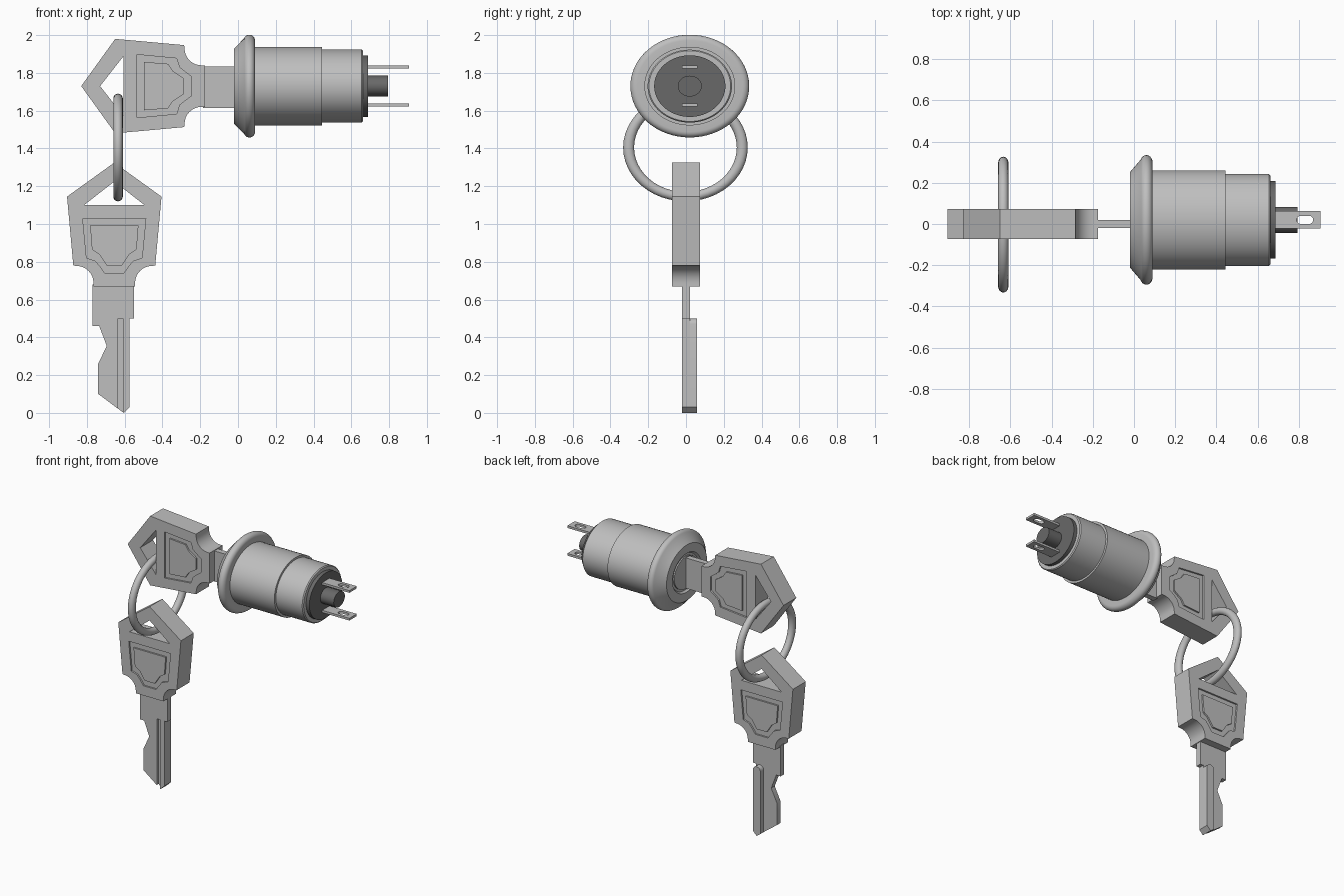
import bpy, bmesh
from math import pi, sin, cos, radians
from mathutils import Matrix

cube = bpy.data.objects.get("Cube")
if cube:
    bpy.data.objects.remove(cube, do_unlink=True)


def material(name, v):
    m = bpy.data.materials.new(name)
    m.use_nodes = True
    col = (v, v, v, 1)
    m.diffuse_color = col
    m.node_tree.nodes["Principled BSDF"].inputs["Base Color"].default_value = col
    return m


METAL = material("light grey metal", 0.52)
DARK = material("dark grey plastic", 0.14)


def finish(name, bm, mat):
    bmesh.ops.remove_doubles(bm, verts=bm.verts, dist=0.0001)
    bmesh.ops.recalc_face_normals(bm, faces=bm.faces)
    me = bpy.data.meshes.new(name)
    bm.to_mesh(me)
    bm.free()
    me.polygons.foreach_set("use_smooth", [True] * len(me.polygons))
    me.set_sharp_from_angle(angle=radians(32))
    me.materials.append(mat)
    ob = bpy.data.objects.new(name, me)
    bpy.context.collection.objects.link(ob)


def plate(name, loops, low, high, matrix):
    """Filled outline (later loops are holes), extruded from low to high."""
    cu = bpy.data.curves.new(name, 'CURVE')
    cu.dimensions = '2D'
    cu.fill_mode = 'BOTH'
    cu.extrude = (high - low) / 2
    for loop in loops:
        sp = cu.splines.new('POLY')
        sp.points.add(len(loop) - 1)
        for p, (u, v) in zip(sp.points, loop):
            p.co = (u, v, 0, 1)
        sp.use_cyclic_u = True
    tmp = bpy.data.objects.new(name + "_outline", cu)
    me = bpy.data.meshes.new_from_object(tmp)
    bm = bmesh.new()
    bm.from_mesh(me)
    bpy.data.objects.remove(tmp)
    bpy.data.curves.remove(cu)
    bpy.data.meshes.remove(me)
    bm.transform(matrix @ Matrix.Translation((0, 0, (low + high) / 2)))
    finish(name, bm, METAL)


def arc(cx, cy, r, a0, a1, n=8):
    return [(cx + r * cos(radians(a0 + (a1 - a0) * i / n)),
             cy + r * sin(radians(a0 + (a1 - a0) * i / n))) for i in range(n + 1)]


def mirrored(half):
    """Close a right-hand half outline with its left-hand reflection."""
    return half + [(-u, v) for u, v in reversed(half) if abs(u) > 0.0001]


# The lock is slightly oval: wider across y than it is tall
AXIS_Y, AXIS_Z, OVAL = 0.02, 1.73, 1.157


def lathe(name, profile, mat, segs=64):
    """Revolve (x, radius) points about the lock axis; radius 0 is a pole."""
    bm = bmesh.new()
    rings = []
    for x, r in profile:
        if r == 0:
            rings.append([bm.verts.new((x, AXIS_Y, AXIS_Z))] * segs)
        else:
            rings.append([bm.verts.new((x, AXIS_Y + OVAL * r * cos(2 * pi * i / segs),
                                        AXIS_Z + r * sin(2 * pi * i / segs)))
                          for i in range(segs)])
    for a, b in zip(rings, rings[1:]):
        for i in range(segs):
            j = (i + 1) % segs
            bm.faces.new(list(dict.fromkeys((a[i], a[j], b[j], b[i]))))
    finish(name, bm, mat)


# Lock barrel with flange, stepped body, end cap and post
flange = [(-0.005, 0), (-0.005, 0.13), (-0.02, 0.14), (-0.02, 0.2)]
flange += arc(0.06, 0.242, 0.03, 160, 0, 10) + [(0.09, 0.2)]
lathe("lock_flange", flange, METAL)
lathe("lock_body", [(0.08, 0), (0.08, 0.208), (0.445, 0.208), (0.445, 0.193),
                    (0.655, 0.193), (0.662, 0.187), (0.662, 0)], METAL)
lathe("lock_end_cap", [(0.65, 0), (0.65, 0.163), (0.688, 0.163), (0.688, 0)], DARK)
lathe("lock_end_post", [(0.68, 0), (0.68, 0.055), (0.795, 0.055), (0.795, 0)], DARK, 32)
lathe("lock_plug", [(-0.014, 0), (-0.014, 0.115), (-0.004, 0.115)], METAL)

# Electrical terminals with slotted holes
tab = [(0.67, -0.042), (0.905, -0.042), (0.905, 0.042), (0.67, 0.042)]
slot = arc(0.85, 0, 0.02, -90, 90) + arc(0.81, 0, 0.02, 90, 270)
for label, z in (("upper", 1.83), ("lower", 1.63)):
    plate(label + "_terminal", [tab, slot], -0.008, 0.008,
          Matrix.Translation((0, AXIS_Y, z)))

# Key outlines, centred on the key's own axis, tip at zero
head = mirrored([(0, 1.325), (0.25, 1.145), (0.217, 0.78)]
                + arc(0.2, 0.688, 0.09, 90, 180) + [(0.11, 0.67)])
window = mirrored([(0, 1.225), (0.16, 1.1)])
shield = mirrored([(0.167, 1.03), (0.147, 0.82), (0.1, 0.805), (0.075, 0.775), (0.05, 0.74)])
emblem = mirrored([(0.128, 0.993), (0.118, 0.865), (0.08, 0.84), (0.06, 0.81), (0.04, 0.78)])
bit = [(-0.115, 0.68), (-0.115, 0.46), (-0.08, 0.46), (-0.04, 0.355),
       (-0.085, 0.26), (-0.085, 0.1), (0.02, 0.022)]
groove = [(0.02, 0.5), (0.045, 0.5), (0.045, 0.004)]
shank = [(0.05, 0), (0.08, 0.03), (0.08, 0.5), (0.105, 0.5), (0.105, 0.68)]
ridge = [(0.02, 0.022), (0.05, 0), (0.08, 0.03)] + arc(0.05, 0.47, 0.03, 0, 180)

UPRIGHT = Matrix.Rotation(pi / 2, 4, 'X')
HALF, SKIN = 0.073, 0.012


def key(label, place):
    m = place @ UPRIGHT
    inner = HALF - SKIN
    plate(label + "_head", [head, window], -inner, inner, m)
    for side, low, high in (("front", inner, HALF), ("back", -HALF, -inner)):
        plate(f"{label}_{side}_skin", [head, window, shield], low, high, m)
        plate(f"{label}_{side}_shield", [emblem], low, high, m)
    plate(label + "_blade_front", [bit + groove + shank], 0, 0.02, m)
    plate(label + "_blade_back", [bit + shank], -0.02, 0, m)
    plate(label + "_blade_ridge", [ridge], -0.058, -0.02, m)


# One key hangs down, the other is turned into the lock
key("hanging_key", Matrix.Translation((-0.655, 0, 0)))
key("inserted_key", Matrix.Translation((0.495, 0, AXIS_Z)) @ Matrix.Rotation(-pi / 2, 4, 'Y'))

# Key ring joining both heads
bpy.ops.mesh.primitive_torus_add(major_segments=48, minor_segments=16, major_radius=0.26,
                                 minor_radius=0.025, location=(-0.635, -0.003, 1.405),
                                 rotation=(0, pi / 2, 0))
ring = bpy.context.object
ring.name = "key_ring"
ring.scale = (1, 1.157, 1)
ring.data.materials.append(METAL)
bpy.ops.object.shade_smooth()
